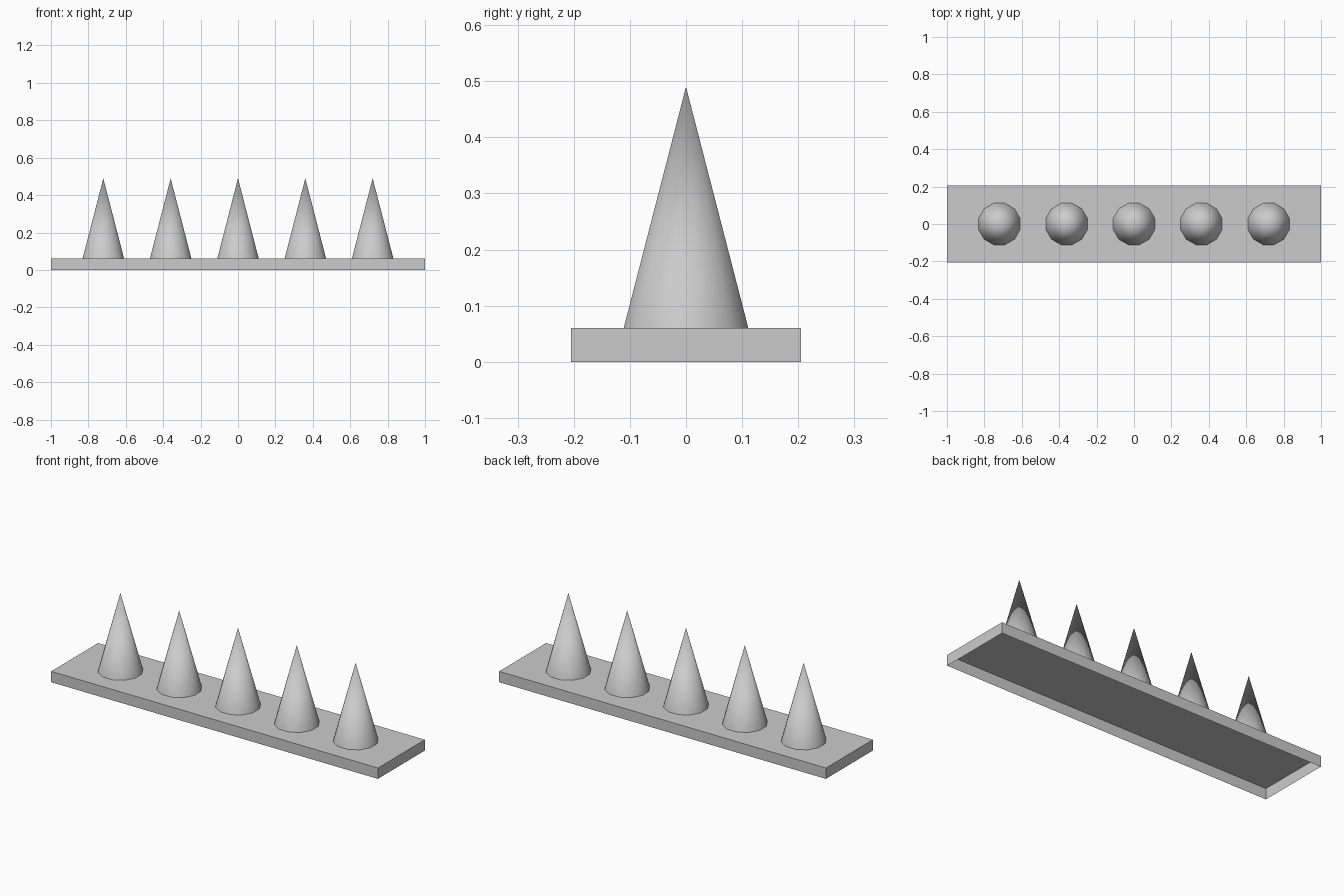
import bpy, bmesh, math
from mathutils import Matrix

cube = bpy.data.objects.get("Cube")
if cube:
    bpy.data.objects.remove(cube, do_unlink=True)

BASE_TOP = 0.06
SPIKE_TOP = 0.49
SPIKE_RADIUS = 0.115
SPACING = 0.36

grey = bpy.data.materials.new("plain grey")
grey.use_nodes = True
colour = (0.6, 0.6, 0.6, 1)
grey.diffuse_color = colour
grey.node_tree.nodes["Principled BSDF"].inputs["Base Color"].default_value = colour


def add_object(name, bm):
    mesh = bpy.data.meshes.new(name)
    bm.to_mesh(mesh)
    bm.free()
    mesh.materials.append(grey)
    obj = bpy.data.objects.new(name, mesh)
    bpy.context.collection.objects.link(obj)
    return obj


# Base plate: a shallow box left open underneath
bm = bmesh.new()
bmesh.ops.create_cube(bm, size=1, matrix=Matrix.Translation((0, 0, BASE_TOP / 2))
                      @ Matrix.Diagonal((2, 0.41, BASE_TOP, 1)))
bottom = [f for f in bm.faces if f.normal.z < -0.5]
bmesh.ops.delete(bm, geom=bottom, context='FACES_ONLY')
add_object("base_plate", bm)

# Row of five smooth spikes, open where they meet the plate
height = SPIKE_TOP - BASE_TOP
for i in range(5):
    bm = bmesh.new()
    place = (Matrix.Translation(((i - 2) * SPACING, 0, BASE_TOP + height / 2))
             @ Matrix.Rotation(math.pi / 12, 4, 'Z'))
    bmesh.ops.create_cone(bm, cap_ends=False, segments=12, radius1=SPIKE_RADIUS,
                          radius2=0, depth=height, matrix=place)
    bmesh.ops.remove_doubles(bm, verts=bm.verts, dist=0.0001)
    for f in bm.faces:
        f.smooth = True
    add_object(f"spike_{i + 1}", bm)
